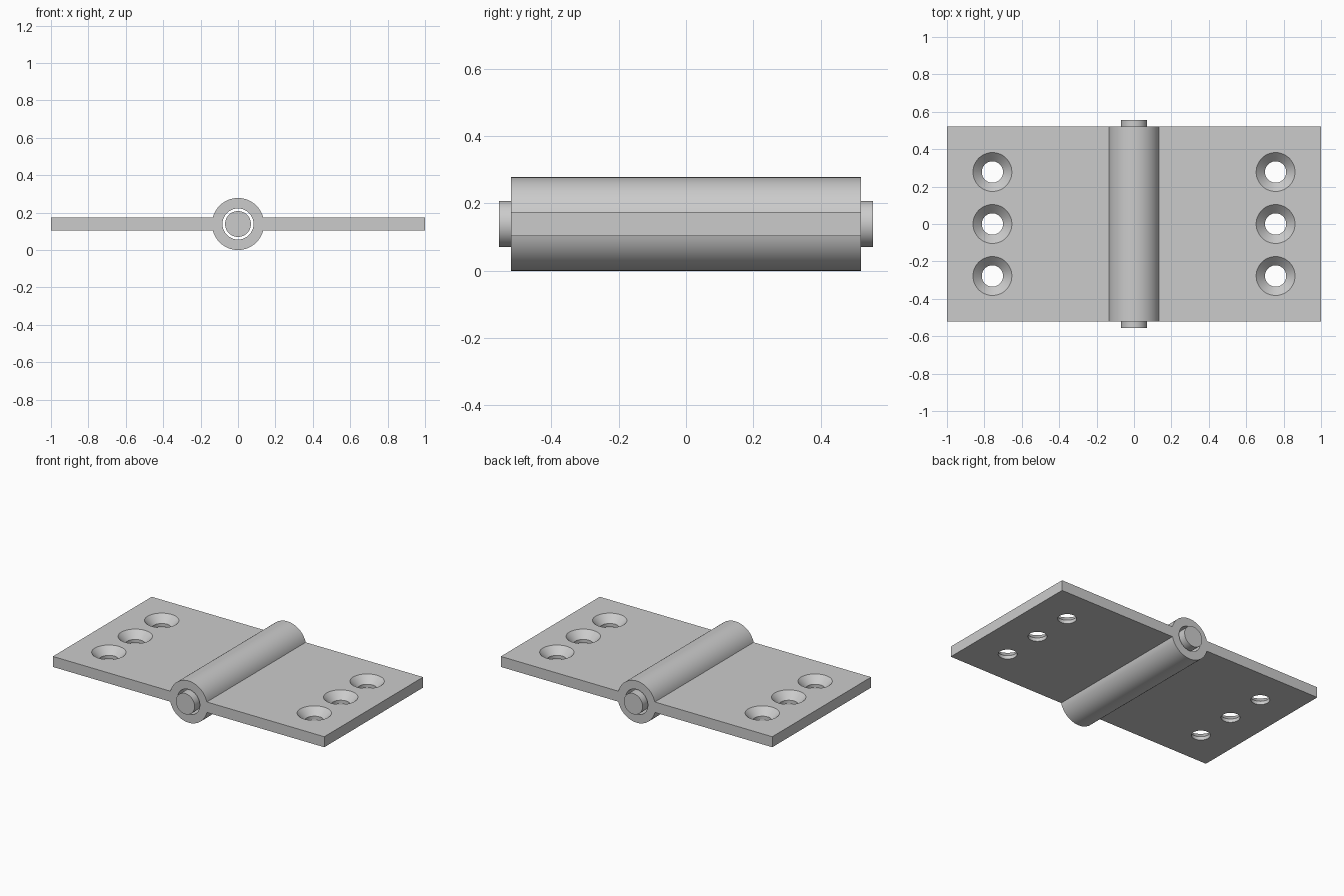
import bpy, bmesh
from math import sin, cos, asin, pi, radians
from mathutils import Matrix

if "Cube" in bpy.data.objects:
    bpy.data.objects.remove(bpy.data.objects["Cube"])

AXIS_Z = 0.139        # height of the hinge axis
BARREL_R, BORE_R, PIN_R = 0.139, 0.083, 0.069
HALF_T = 0.035        # half the leaf thickness
HALF_LEN, PIN_HALF = 0.52, 0.555
SINK_R, HOLE_R = 0.104, 0.057

steel = bpy.data.materials.new("steel grey")
steel.use_nodes = True
steel.diffuse_color = (0.6, 0.6, 0.6, 1)
steel.node_tree.nodes["Principled BSDF"].inputs["Base Color"].default_value = (0.6, 0.6, 0.6, 1)


def add_object(name, bm):
    bmesh.ops.recalc_face_normals(bm, faces=bm.faces)
    mesh = bpy.data.meshes.new(name)
    bm.to_mesh(mesh)
    bm.free()
    mesh.materials.append(steel)
    obj = bpy.data.objects.new(name, mesh)
    bpy.context.collection.objects.link(obj)
    return obj


def extrude_profile(name, points, half):
    """Extrude an x-z outline along y, centred on y = 0."""
    bm = bmesh.new()
    face = bm.faces.new([bm.verts.new((x, -half, z)) for x, z in points])
    new = bmesh.ops.extrude_face_region(bm, geom=[face])["geom"]
    verts = [v for v in new if isinstance(v, bmesh.types.BMVert)]
    bmesh.ops.translate(bm, verts=verts, vec=(0, 2 * half, 0))
    return add_object(name, bm)


def arc(radius, start, end, steps):
    angles = [start + (end - start) * i / steps for i in range(steps + 1)]
    return [(radius * cos(a), AXIS_Z + radius * sin(a)) for a in angles]


def cut(target, cutter):
    cutter.hide_render = True
    mod = target.modifiers.new("cut", "BOOLEAN")
    mod.operation = "DIFFERENCE"
    mod.solver = "EXACT"
    mod.object = cutter
    bpy.context.view_layer.objects.active = target
    bpy.ops.object.modifier_apply(modifier=mod.name)
    bpy.data.objects.remove(cutter)


def smooth(obj):
    bpy.ops.object.select_all(action="DESELECT")
    obj.select_set(True)
    bpy.context.view_layer.objects.active = obj
    bpy.ops.object.shade_smooth_by_angle(angle=radians(30))


# Both leaves and the round barrel share one outline
join = asin(HALF_T / BARREL_R)
low, high = AXIS_Z - HALF_T, AXIS_Z + HALF_T
outline = ([(1, low), (1, high)] + arc(BARREL_R, join, pi - join, 40)
           + [(-1, high), (-1, low)] + arc(BARREL_R, pi + join, 2 * pi - join, 40))
leaves = extrude_profile("hinge_leaves_and_barrel", outline, HALF_LEN)

# Open bore through the barrel
cut(leaves, extrude_profile("bore_cutter", arc(BORE_R, 0, 2 * pi, 64)[:-1], HALF_LEN + 0.1))

# Countersunk screw holes: a spun profile, repeated on both leaves
sink_z = high - (SINK_R - HOLE_R)
profile = [(0, 0), (HOLE_R, 0), (HOLE_R, sink_z), (SINK_R + 0.05, high + 0.05), (0, high + 0.05)]
bm = bmesh.new()
for x in (-0.757, 0.757):
    for y in (-0.278, 0, 0.278):
        verts = [bm.verts.new((x + r, y, z)) for r, z in profile]
        edges = [bm.edges.new(pair) for pair in zip(verts, verts[1:])]
        bmesh.ops.spin(bm, geom=verts + edges, cent=(x, y, 0), axis=(0, 0, 1),
                       angle=2 * pi, steps=48, use_merge=True)
bmesh.ops.remove_doubles(bm, verts=bm.verts, dist=0.0001)
cut(leaves, add_object("screw_hole_cutter", bm))
smooth(leaves)

# Loose pin, slightly longer than the barrel
pin = extrude_profile("hinge_pin", arc(PIN_R, 0, 2 * pi, 64)[:-1], PIN_HALF)
smooth(pin)
